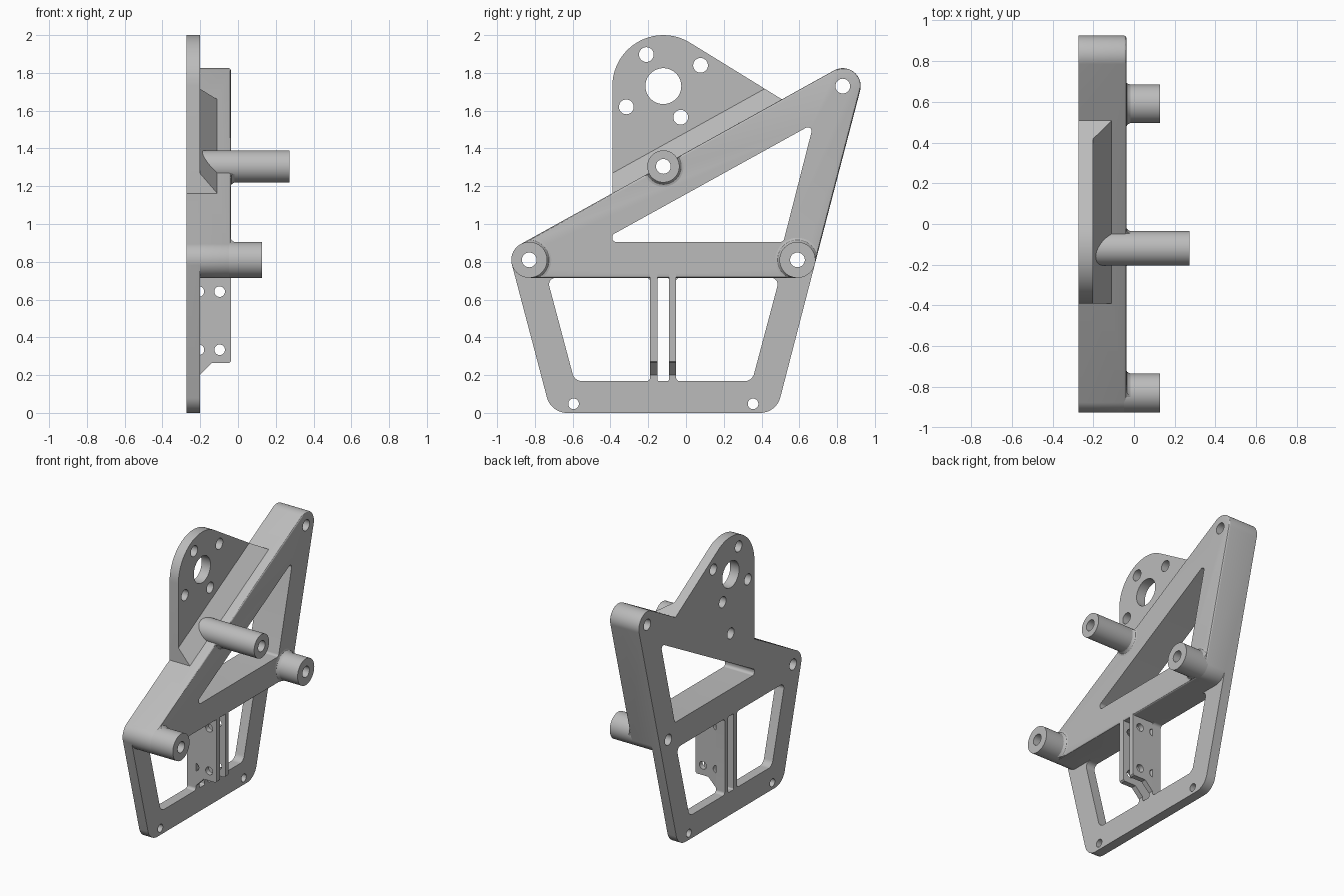
import bpy, bmesh, math
from mathutils import Vector
from mathutils.geometry import convex_hull_2d

if "Cube" in bpy.data.objects:
    bpy.data.objects.remove(bpy.data.objects["Cube"])

BACK, THIN, THICK = -0.272, -0.202, -0.038
R = 0.095
LEFT, RIGHT, TOP = (-0.83, 0.81), (0.59, 0.81), (0.83, 1.73)
MID, HUB = (-0.12, 1.305), (-0.12, 1.73)


def circle(c, r, n=64):
    return [(c[0] + r * math.cos(2 * math.pi * i / n),
             c[1] + r * math.sin(2 * math.pi * i / n)) for i in range(n)]


def hull(*discs):
    """Outline wrapped around discs given as (y, z, radius)."""
    pts = [p for y, z, r in discs for p in (circle((y, z), r) if r else [(y, z)])]
    return [pts[i] for i in convex_hull_2d([Vector(p) for p in pts])]


def to_object(name, bm):
    bmesh.ops.recalc_face_normals(bm, faces=bm.faces[:])
    mesh = bpy.data.meshes.new(name)
    bm.to_mesh(mesh)
    bm.free()
    ob = bpy.data.objects.new(name, mesh)
    bpy.context.scene.collection.objects.link(ob)
    return ob


def prism(name, outline, lo, hi, axis="x", rounded=0):
    """Extrude an outline along x or y, optionally rounding the far rim."""
    bm = bmesh.new()
    place = (lambda p: (lo, *p)) if axis == "x" else (lambda p: (p[0], lo, p[1]))
    face = bm.faces.new([bm.verts.new(place(p)) for p in outline])
    ext = bmesh.ops.extrude_face_region(bm, geom=[face])["geom"]
    step = (hi - lo, 0, 0) if axis == "x" else (0, hi - lo, 0)
    bmesh.ops.translate(bm, vec=step,
                        verts=[g for g in ext if isinstance(g, bmesh.types.BMVert)])
    if rounded:
        rim = [g for g in ext if isinstance(g, bmesh.types.BMEdge)]
        bmesh.ops.bevel(bm, geom=rim, offset=rounded, segments=3,
                        profile=0.5, affect="EDGES")
    return to_object(name, bm)


def lathe(name, c, prof):
    """Revolve a closed (x, radius) profile about the x direction through c."""
    bm = bmesh.new()
    vs = [bm.verts.new((x, c[0] + d, c[1])) for x, d in prof]
    es = [bm.edges.new(pair) for pair in zip(vs, vs[1:] + vs[:1])]
    bmesh.ops.spin(bm, geom=vs + es, cent=(0, *c), axis=(1, 0, 0),
                   angle=2 * math.pi, steps=64, use_merge=True)
    bmesh.ops.remove_doubles(bm, verts=bm.verts[:], dist=1e-5)
    return to_object(name, bm)


def combine(ob, other, operation):
    mod = ob.modifiers.new("combine", "BOOLEAN")
    mod.operation, mod.solver, mod.object = operation, "EXACT", other
    dg = bpy.context.evaluated_depsgraph_get()
    mesh = bpy.data.meshes.new_from_object(ob.evaluated_get(dg))
    ob.modifiers.clear()
    ob.data = mesh
    bpy.data.objects.remove(other)


# Thin lower plate with two windows and a slot between the ribs
body = prism("mounting_bracket",
             hull((*LEFT, R), (*RIGHT, R), (-0.63, 0.11, 0.11), (0.393, 0.11, 0.11)),
             BACK, THIN)
windows = [
    hull((-0.69, 0.68, 0.035), (-0.21, 0.695, 0.02), (-0.21, 0.188, 0.02),
         (-0.55, 0.22, 0.052)),
    hull((0.45, 0.68, 0.035), (-0.033, 0.695, 0.02), (-0.033, 0.188, 0.02),
         (0.31, 0.22, 0.052)),
    hull(*[(y, z, 0.01) for y in (-0.142, -0.1) for z in (0.178, 0.705)])]
for outline in windows:
    combine(body, prism("window", outline, -1, 1), "DIFFERENCE")

# Thick triangular frame
frame_outline = hull((*LEFT, R), (*RIGHT, R), (*TOP, R))
combine(body, prism("frame", frame_outline, BACK, THICK, rounded=0.01), "UNION")

# Rounded motor plate
motor_outline = hull((*HUB, 0.27), (-0.39, 1.1, 0), (0.55, 1.634, 0))
combine(body, prism("motor_plate", motor_outline, BACK, THIN), "UNION")

# Sloped gusset between motor plate and frame, trimmed to the plate
along = (Vector(TOP) - Vector(LEFT)).normalized()
out = Vector((-along.y, along.x))
bm = bmesh.new()
for t in (0.1, 1.9):
    for x, d in [(THIN, 0.188), (-0.11, R), (-0.11, 0.05), (-0.25, 0.05), (-0.25, 0.188)]:
        p = Vector(LEFT) + along * t + out * d
        bm.verts.new((x, p.x, p.y))
bmesh.ops.convex_hull(bm, input=bm.verts[:])
bmesh.ops.dissolve_limit(bm, angle_limit=0.01, verts=bm.verts[:], edges=bm.edges[:])
gusset = to_object("gusset", bm)
combine(gusset, prism("trim", motor_outline, -1, 1), "INTERSECT")
combine(body, gusset, "UNION")

# Twin ribs with cross holes
rib = [(BACK, 0.15), (THIN, 0.15), (THIN, 0.2), (-0.14, 0.263), (-0.048, 0.263),
       (THICK, 0.272), (THICK, 0.74), (BACK, 0.74)]
for y0, y1 in [(-0.19, -0.152), (-0.09, -0.053)]:
    part = prism("rib", rib, y0, y1, "y")
    for x in (-0.207, -0.097):
        for z in (0.334, 0.642):
            combine(part, prism("hole", circle((x, z), 0.028, 32), -0.5, 0.5, "y"),
                    "DIFFERENCE")
    combine(body, part, "UNION")

# Triangular opening
opening = hull((-0.37, 0.925, 0.02), (0.5, 0.925, 0.02), (0.645, 1.492, 0.02),
               (-0.37, 0.931, 0.02))
combine(body, prism("opening", opening, -1, 1), "DIFFERENCE")

# Through holes
BORE = 0.039
holes = [(c, BORE) for c in (LEFT, RIGHT, TOP, MID, (-0.21, 1.897), (0.077, 1.84),
                             (-0.316, 1.62), (-0.028, 1.565))]
holes += [(HUB, 0.095), ((-0.595, 0.048), 0.028), ((0.355, 0.048), 0.028)]
for c, r in holes:
    combine(body, prism("hole", circle(c, r), -1, 1), "DIFFERENCE")

# Hollow standoffs, each with a filleted foot kept within the frame
parts = [body]
foot_outline = hull(*[(*c, R - 0.004) for c in (LEFT, RIGHT, TOP)])
for name, c, r, start, end in [("front_standoff", LEFT, R, -0.06, 0.128),
                               ("rear_standoff", RIGHT, R, -0.06, 0.128),
                               ("centre_standoff", MID, 0.085, -0.23, 0.272)]:
    parts.append(lathe(name, c, [(start, BORE), (start, r), (end, r), (end, BORE)]))
    foot = lathe(name + "_foot", c, [
        (-0.06, r - 0.03), (-0.06, r + 0.022), (THICK, r + 0.022), (-0.035, r + 0.011),
        (-0.027, r + 0.004), (-0.016, r - 0.001), (-0.016, r - 0.03)])
    combine(foot, prism("trim", foot_outline, -1, 1), "INTERSECT")
    parts.append(foot)

# Single grey finish
mat = bpy.data.materials.new("grey")
mat.use_nodes = True
mat.diffuse_color = (0.5, 0.5, 0.5, 1)
mat.node_tree.nodes["Principled BSDF"].inputs["Base Color"].default_value = (0.5, 0.5, 0.5, 1)
bpy.ops.object.select_all(action="DESELECT")
for ob in parts:
    ob.data.materials.clear()
    ob.data.materials.append(mat)
    for poly in ob.data.polygons:
        poly.material_index = 0
    ob.select_set(True)
bpy.context.view_layer.objects.active = body
bpy.ops.object.shade_smooth_by_angle(angle=math.radians(30))
